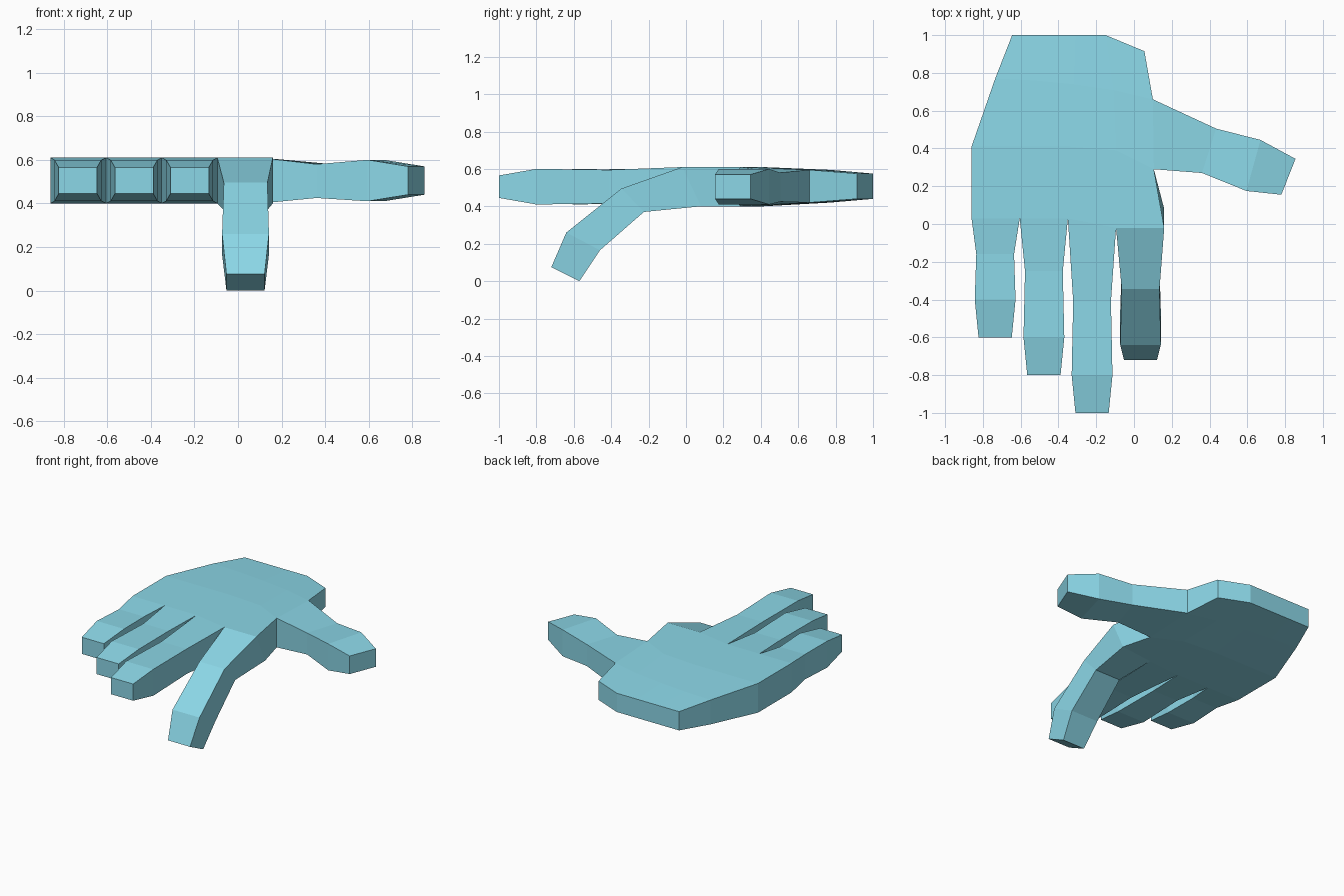
import bpy, bmesh

if "Cube" in bpy.data.objects:
    bpy.data.objects.remove(bpy.data.objects["Cube"])

bm = bmesh.new()

# Palm: rows of (x, y) from knuckles to wrist, with top and bottom heights
rows = [
    ([(-.86, .03), (-.605, .03), (-.35, .03), (-.095, -.02), (.16, -.02)], .61, .40),
    ([(-.86, .41), (-.605, .41), (-.35, .41), (-.095, .39), (.105, .29)], .61, .40),
    ([(-.735, .77), (-.53, .76), (-.32, .74), (-.11, .71), (.10, .66)], .595, .42),
    ([(-.645, 1), (-.48, 1), (-.31, 1), (-.15, 1), (.055, .915)], .575, .44),
]
top = [[bm.verts.new((x, y, zt)) for x, y in pts] for pts, zt, zb in rows]
bot = [[bm.verts.new((x, y, zb)) for x, y in pts] for pts, zt, zb in rows]

# The underside of the index knuckle is set back because that finger bends down
bot[0][3].co.y = .05
bot[0][4].co.y = .08

for grid in (top, bot):
    for r in range(3):
        for c in range(4):
            bm.faces.new((grid[r][c], grid[r][c + 1], grid[r + 1][c + 1], grid[r + 1][c]))


def ring(a, b):
    """Four corners of the palm rim between two (row, column) positions."""
    return [top[a[0]][a[1]], top[b[0]][b[1]], bot[b[0]][b[1]], bot[a[0]][a[1]]]


def extend(start, sections):
    """Grow a capped four-sided digit out of a rim opening."""
    prev = start
    for section in sections:
        cur = [bm.verts.new(p) for p in section]
        for i in range(4):
            j = (i + 1) % 4
            bm.faces.new((prev[i], prev[j], cur[j], cur[i]))
        prev = cur
    bm.faces.new(prev)


def slab(a, b, zt, zb):
    return [(*a, zt), (*b, zt), (*b, zb), (*a, zb)]


# Palm side walls, leaving openings for the fingers and thumb
for r in range(3):
    bm.faces.new(ring((r, 0), (r + 1, 0)))
for c in range(4):
    bm.faces.new(ring((3, c), (3, c + 1)))
for r in (0, 2):
    bm.faces.new(ring((r, 4), (r + 1, 4)))

# Three straight fingers: centre x and y of the two joints and tip
for c, (x, ys) in enumerate([(-.735, (-.16, -.40, -.60)),
                             (-.477, (-.25, -.60, -.80)),
                             (-.222, (-.41, -.80, -1.0))]):
    shape = zip(ys, (.10, .108, .088), (.595, .60, .565), (.415, .41, .445))
    extend(ring((0, c), (0, c + 1)),
           [slab((x - w, y), (x + w, y), zt, zb) for y, w, zt, zb in shape])

# Bent index finger: x limits, then (y, z) of the upper and lower edges
extend(ring((0, 3), (0, 4)), [
    [(x0, *u), (x1, *u), (x1, *l), (x0, *l)] for x0, x1, u, l in [
        (-.065, .135, (-.345, .495), (-.225, .37)),
        (-.073, .142, (-.64, .26), (-.46, .165)),
        (-.053, .122, (-.72, .075), (-.57, 0))]])

# Thumb
extend(ring((1, 4), (2, 4)), [
    slab((.36, .27), (.435, .505), .58, .425),
    slab((.595, .175), (.67, .445), .60, .41),
    slab((.78, .155), (.855, .345), .57, .44)])

bmesh.ops.recalc_face_normals(bm, faces=bm.faces)
mesh = bpy.data.meshes.new("hand")
bm.to_mesh(mesh)
bm.free()
hand = bpy.data.objects.new("hand", mesh)
bpy.context.collection.objects.link(hand)

mat = bpy.data.materials.new("light_blue")
mat.diffuse_color = (.26, .68, .80, 1)
mat.use_nodes = True
mat.node_tree.nodes["Principled BSDF"].inputs["Base Color"].default_value = mat.diffuse_color
mesh.materials.append(mat)
